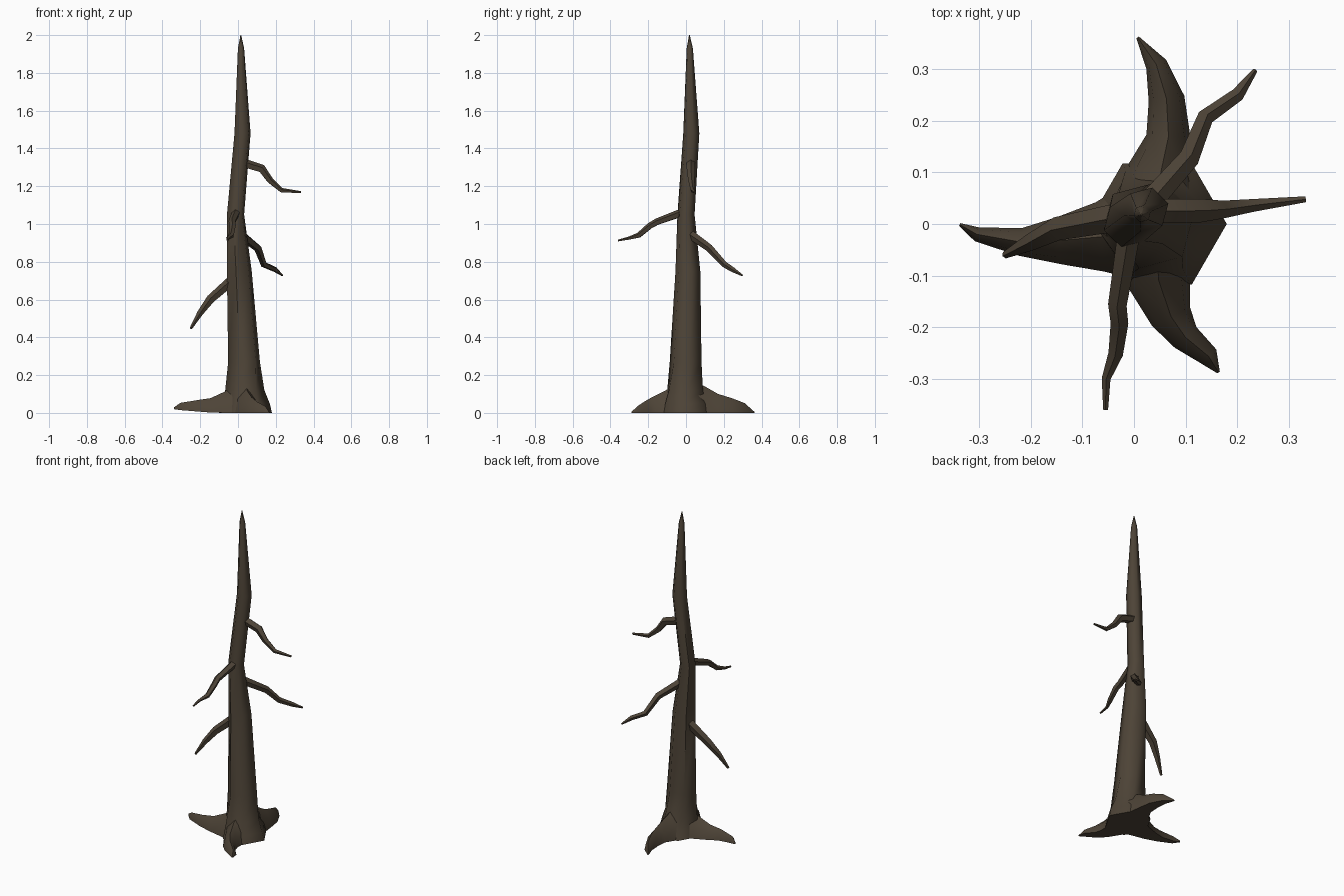
import bpy, bmesh, math
from mathutils import Vector

bark = bpy.data.materials.new("dark_bark")
bark.diffuse_color = (0.075, 0.057, 0.038, 1)


def loft(name, rings, smooth=60):
    """Skin a list of equal-sized rings and cap both ends."""
    bm = bmesh.new()
    rows = [[bm.verts.new(p) for p in ring] for ring in rings]
    n = len(rows[0])
    for a, b in zip(rows, rows[1:]):
        for i in range(n):
            j = (i + 1) % n
            bm.faces.new((a[i], a[j], b[j], b[i]))
    bm.faces.new(rows[0][::-1])
    bm.faces.new(rows[-1])
    bmesh.ops.recalc_face_normals(bm, faces=bm.faces)
    mesh = bpy.data.meshes.new(name)
    bm.to_mesh(mesh)
    bm.free()
    mesh.materials.append(bark)
    ob = bpy.data.objects.new(name, mesh)
    bpy.context.collection.objects.link(ob)
    bpy.ops.object.select_all(action='DESELECT')
    ob.select_set(True)
    bpy.context.view_layer.objects.active = ob
    bpy.ops.object.shade_smooth_by_angle(angle=math.radians(smooth))
    return ob


def tangents(pts):
    last = len(pts) - 1
    return [(pts[min(i + 1, last)] - pts[max(i - 1, 0)]).normalized()
            for i in range(last + 1)]


# trunk: x, y, z, radius, twist in degrees
TRUNK = [(0.045, 0, 0, 0.135, 0), (0.045, -0.003, 0.05, 0.123, 0),
         (0.036, -0.005, 0.12, 0.104, 5), (0.032, -0.002, 0.27, 0.087, 15),
         (0.007, 0.01, 0.75, 0.068, 15), (-0.013, 0.0, 1.05, 0.047, 15),
         (0.024, 0.028, 1.48, 0.044, 15), (0.016, 0.02, 1.93, 0.017, 15),
         (0.015, 0.018, 2.0, 0.002, 15)]
loft("trunk", [[(x + r * math.cos(math.radians(60 * i + t)),
                 y + r * math.sin(math.radians(60 * i + t)), z)
                for i in range(6)] for x, y, z, r, t in TRUNK])


# roots: x, y, half width, bottom, height of the ridge
ROOTS = {
    "root_left": [(0.03, -0.01, 0.11, 0, 0.19), (-0.065, -0.025, 0.068, 0, 0.115),
                  (-0.145, -0.032, 0.046, 0.002, 0.078), (-0.22, -0.035, 0.027, 0.008, 0.067),
                  (-0.305, -0.02, 0.014, 0.015, 0.053), (-0.338, -0.001, 0.003, 0.02, 0.03)],
    "root_back": [(0.045, 0.0, 0.11, 0, 0.19), (0.052, 0.1, 0.068, 0, 0.14),
                  (0.067, 0.17, 0.043, 0, 0.1), (0.063, 0.243, 0.035, 0, 0.078),
                  (0.043, 0.31, 0.021, 0, 0.052), (0.007, 0.362, 0.003, 0, 0.006)],
    "root_front": [(0.04, 0.0, 0.11, 0, 0.19), (0.048, -0.11, 0.062, 0, 0.118),
                   (0.072, -0.18, 0.041, 0, 0.083), (0.1, -0.22, 0.029, 0, 0.06),
                   (0.145, -0.257, 0.02, 0, 0.035), (0.164, -0.288, 0.003, 0, 0.006)],
}
for name, rows in ROOTS.items():
    dirs = tangents([Vector((r[0], r[1], 0)) for r in rows])
    rings = []
    for (x, y, w, lo, hi), d in zip(rows, dirs):
        side = Vector((-d.y, d.x, 0))
        rings.append([Vector((x, y, lo + (hi - lo) * v)) + side * w * u
                      for u, v in ((-1, 0), (-0.72, 0.6), (0, 1), (0.72, 0.6), (1, 0))])
    loft(name, rings)


# bare branches: x, y, z, radius
BRANCHES = {
    "branch_right": [(0.02, 0.025, 1.325, 0.025), (0.125, 0.026, 1.292, 0.024),
                     (0.17, 0.028, 1.23, 0.018), (0.23, 0.036, 1.178, 0.013),
                     (0.333, 0.048, 1.168, 0.006)],
    "branch_back": [(0.02, 0.03, 0.94, 0.025), (0.105, 0.125, 0.872, 0.021),
                    (0.137, 0.205, 0.785, 0.017), (0.2, 0.25, 0.757, 0.014),
                    (0.235, 0.298, 0.728, 0.005)],
    "branch_front": [(-0.01, -0.02, 1.06, 0.023), (-0.032, -0.155, 1.01, 0.019),
                     (-0.028, -0.19, 0.99, 0.018), (-0.035, -0.25, 0.94, 0.015),
                     (-0.054, -0.3, 0.925, 0.009), (-0.055, -0.36, 0.912, 0.005)],
    "branch_left": [(-0.02, 0.015, 0.71, 0.029), (-0.145, -0.008, 0.602, 0.024),
                    (-0.2, -0.035, 0.53, 0.017), (-0.25, -0.06, 0.447, 0.007)],
}
for name, rows in BRANCHES.items():
    pts = [Vector(r[:3]) for r in rows]
    rings = []
    for p, d, r in zip(pts, tangents(pts), [row[3] for row in rows]):
        side = d.cross(Vector((0, 0, 1))).normalized()
        up = side.cross(d)
        rings.append([p + r * (side * math.cos(a) + up * math.sin(a))
                      for a in (math.tau * i / 5 + 0.3 for i in range(5))])
    loft(name, rings)
